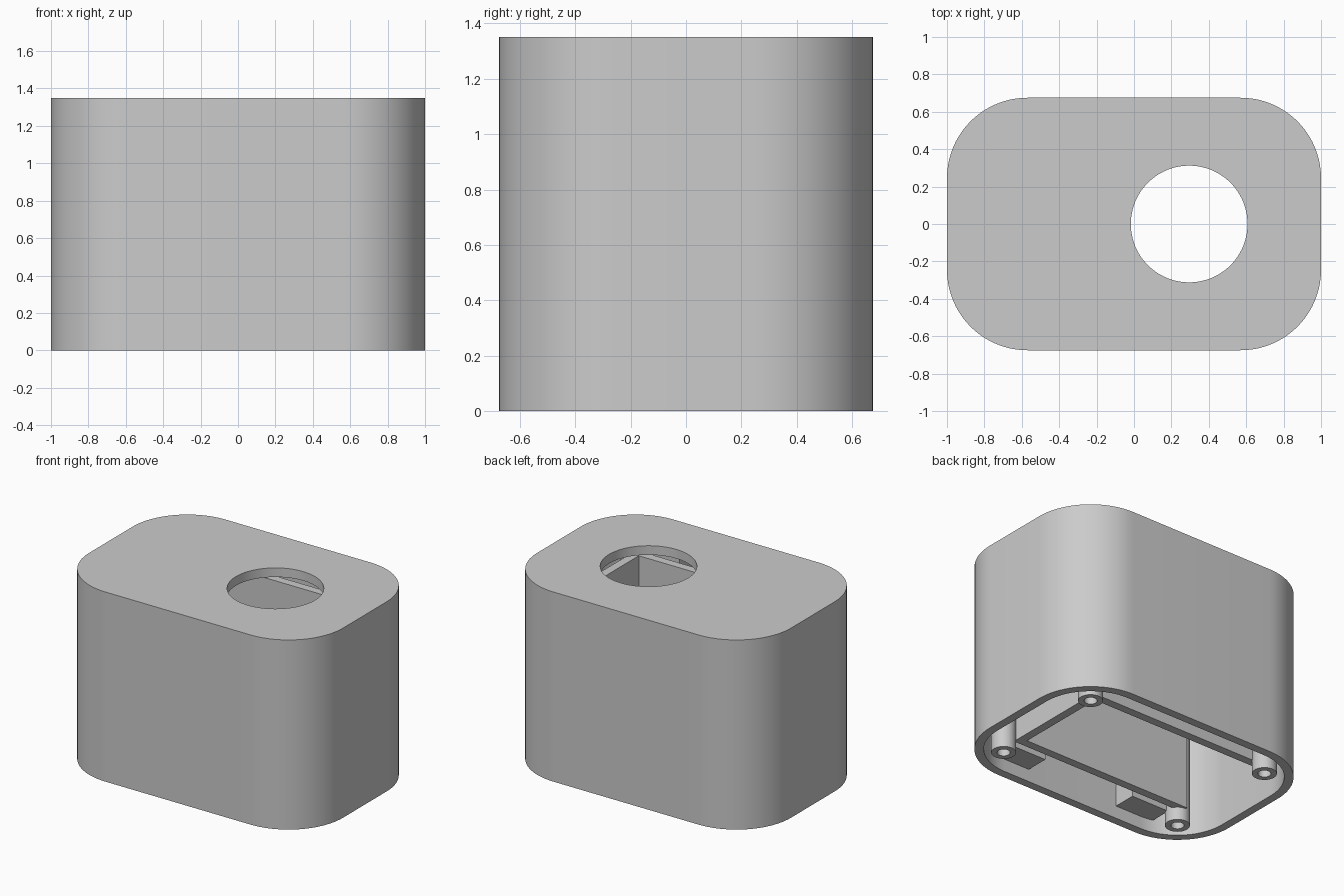
import bpy, bmesh
from math import cos, sin, pi, radians
from mathutils import Matrix

cube = bpy.data.objects.get("Cube")
if cube:
    bpy.data.objects.remove(cube, do_unlink=True)

grey = bpy.data.materials.new("plain grey")
grey.use_nodes = True
grey.diffuse_color = (0.6, 0.6, 0.6, 1)
grey.node_tree.nodes["Principled BSDF"].inputs["Base Color"].default_value = (0.6, 0.6, 0.6, 1)

HALF_X, HALF_Y, HEIGHT = 1.0, 0.675, 1.35
CORNER, WALL = 0.43, 0.06
CEILING = HEIGHT - 0.065
POST_X, POST_Y, POST_R = 0.728, 0.434, 0.08
RIB_LOW, RIB_HIGH = 0.09, 1.21


def prism(name, outline, z0, z1):
    """Extrude a counter-clockwise outline from z0 to z1."""
    bm = bmesh.new()
    face = bm.faces.new([bm.verts.new((x, y, z0)) for x, y in outline])
    ext = bmesh.ops.extrude_face_region(bm, geom=[face])
    new = [v for v in ext["geom"] if isinstance(v, bmesh.types.BMVert)]
    bmesh.ops.translate(bm, verts=new, vec=(0, 0, z1 - z0))
    bmesh.ops.recalc_face_normals(bm, faces=bm.faces[:])
    mesh = bpy.data.meshes.new(name)
    bm.to_mesh(mesh)
    bm.free()
    mesh.materials.append(grey)
    obj = bpy.data.objects.new(name, mesh)
    bpy.context.collection.objects.link(obj)
    return obj


def circle(x, y, r, n=48):
    return [(x + r * cos(2 * pi * i / n), y + r * sin(2 * pi * i / n)) for i in range(n)]


def rectangle(x0, x1, y0, y1):
    return [(x0, y0), (x1, y0), (x1, y1), (x0, y1)]


def rounded(hx, hy, r, n=20):
    pts = []
    for q, (sx, sy) in enumerate([(1, 1), (-1, 1), (-1, -1), (1, -1)]):
        for i in range(n + 1):
            a = pi / 2 * (q + i / n)
            pts.append((sx * (hx - r) + r * cos(a), sy * (hy - r) + r * sin(a)))
    return pts


def cut(obj, cutters):
    """Subtract the cutters and bake the result into the mesh."""
    for c in cutters:
        mod = obj.modifiers.new("cut", "BOOLEAN")
        mod.operation, mod.solver, mod.object = "DIFFERENCE", "EXACT", c
    graph = bpy.context.evaluated_depsgraph_get()
    mesh = bpy.data.meshes.new_from_object(obj.evaluated_get(graph))
    obj.modifiers.clear()
    obj.data = mesh


# Hollow rounded shell, open underneath
shell = prism("shell", rounded(HALF_X, HALF_Y, CORNER), 0, HEIGHT)
cavity = prism("cavity_cutter", rounded(HALF_X - WALL, HALF_Y - WALL, CORNER - WALL), -0.1, CEILING)
top_hole = prism("top_hole_cutter", circle(0.295, 0, 0.312, 96), 1.25, 1.45)

# Two horizontal holes in the front, running through the blocks behind it
front_holes = []
for x in (-0.515, 0.515):
    hole = prism("front_hole_cutter", circle(x, -0.65, 0.057), 0.42, 0.8)
    hole.data.transform(Matrix.Rotation(radians(90), 4, "X"))
    front_holes.append(hole)
cut(shell, [cavity, top_hole] + front_holes)

# Three-sided inner wall, open toward -x
inner_x, inner_y, end_x = 0.61, 0.34, -0.73
outer_x, outer_y = inner_x + WALL, inner_y + WALL
inner_wall = prism("inner_wall", [
    (end_x, -outer_y), (outer_x, -outer_y), (outer_x, outer_y), (end_x, outer_y),
    (end_x, inner_y), (inner_x, inner_y), (inner_x, -inner_y), (end_x, -inner_y)],
    RIB_LOW, RIB_HIGH)

# Screw posts in the four corners
parts = [shell, inner_wall]
screw_holes = []
for side, sx in (("left", 1), ("right", -1)):
    for end, sy in (("front", -1), ("back", 1)):
        x, y = sx * POST_X, sy * POST_Y
        post = prism(f"{end}_{side}_post", circle(x, y, POST_R), 0, CEILING)
        screw = prism("screw_hole_cutter", circle(x, y, 0.042, 32), -0.1, 0.4)
        cut(post, [screw])
        screw_holes.append(screw)
        parts.append(post)
cut(inner_wall, screw_holes)

# Blocks backing the front holes
for side, sx, hole in (("right", -1, front_holes[0]), ("left", 1, front_holes[1])):
    x = sx * 0.515
    block = prism(f"front_{side}_block",
                  rectangle(x - 0.15, x + 0.15, -HALF_Y + WALL, -0.45), RIB_LOW, RIB_HIGH)
    cut(block, [hole])
    parts.append(block)

# Remove the cutters
for c in [cavity, top_hole] + front_holes + screw_holes:
    bpy.data.objects.remove(c, do_unlink=True)

# Smooth the curved walls, keep the rims sharp
bpy.ops.object.select_all(action="DESELECT")
for p in parts:
    p.select_set(True)
bpy.context.view_layer.objects.active = shell
bpy.ops.object.shade_smooth_by_angle(angle=radians(30))
